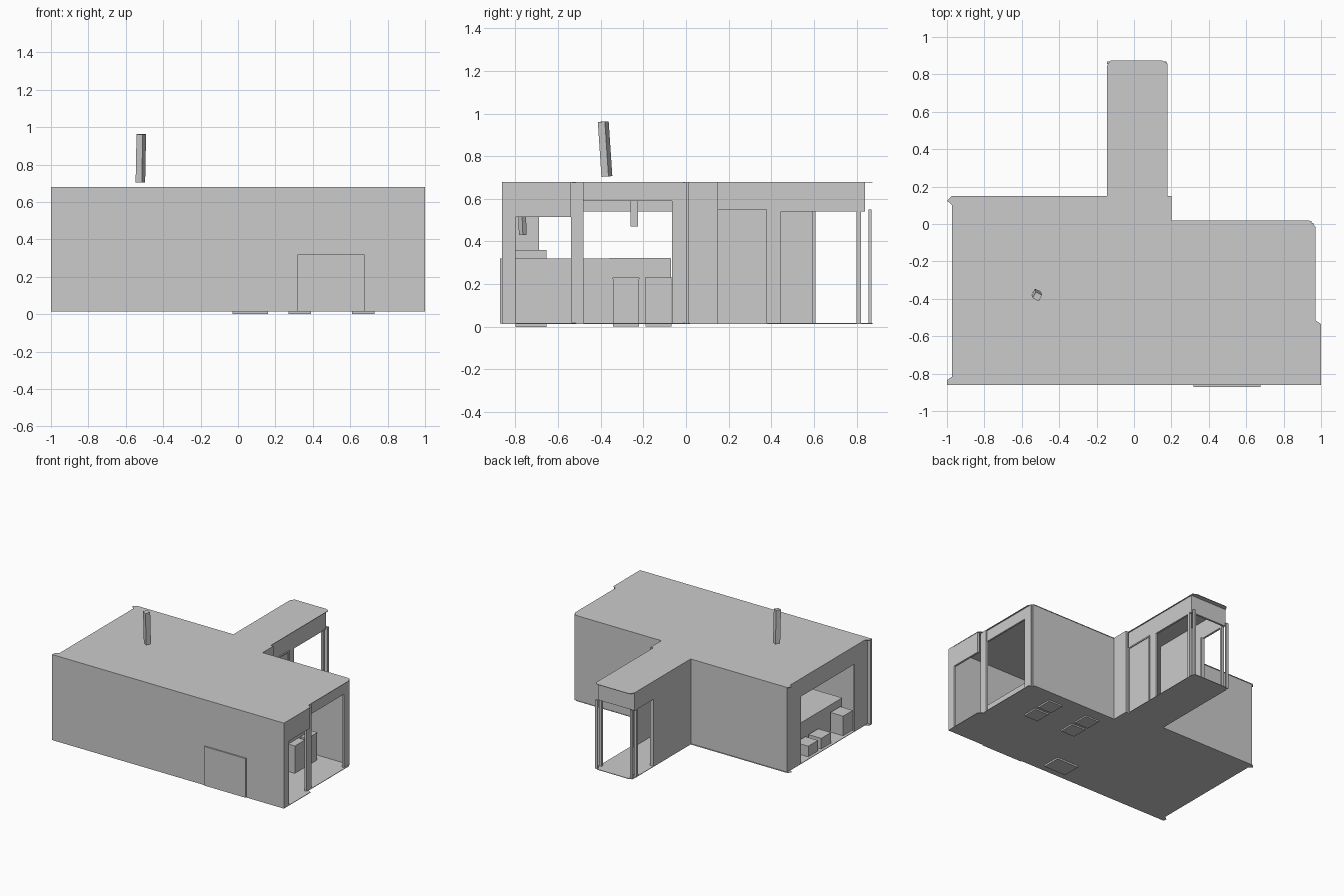
import bpy, bmesh, math
from mathutils import Vector

if "Cube" in bpy.data.objects:
    bpy.data.objects.remove(bpy.data.objects["Cube"])

F, R = 0.015, 0.68   # floor and roof heights


def finish(name, bm):
    me = bpy.data.meshes.new(name)
    bm.to_mesh(me)
    bm.free()
    ob = bpy.data.objects.new(name, me)
    bpy.context.collection.objects.link(ob)
    return ob


def box(name, x0, x1, y0, y1, z0, z1):
    bm = bmesh.new()
    bmesh.ops.create_cube(bm, size=1)
    for v in bm.verts:
        v.co = Vector(((x0 + x1) / 2 + v.co.x * (x1 - x0),
                       (y0 + y1) / 2 + v.co.y * (y1 - y0),
                       (z0 + z1) / 2 + v.co.z * (z1 - z0)))
    return finish(name, bm)


def slab(name, outline, z0, z1):
    bm = bmesh.new()
    face = bm.faces.new([bm.verts.new((x, y, z0)) for x, y in outline])
    ext = bmesh.ops.extrude_face_region(bm, geom=[face])
    for v in ext["geom"]:
        if isinstance(v, bmesh.types.BMVert):
            v.co.z = z1
    bmesh.ops.recalc_face_normals(bm, faces=bm.faces)
    return finish(name, bm)


def pole(name, bottom, top, width):
    a, b = Vector(bottom), Vector(top)
    bm = bmesh.new()
    bmesh.ops.create_cone(bm, cap_ends=True, segments=4, radius1=width * 0.7,
                          radius2=width * 0.7, depth=(b - a).length)
    ob = finish(name, bm)
    ob.location = (a + b) / 2
    ob.rotation_euler = (b - a).to_track_quat('Z', 'Y').to_euler()
    return ob


# Floor and flat roof share the house outline
plan = [(-1, -.862), (1, -.862), (1, -.535), (.97, -.515), (.97, -.015), (.937, .018),
        (.2, .018), (.2, .15), (.178, .15), (.178, .858), (.15, .875), (-.125, .875),
        (-.145, .845), (-.145, .15), (-.975, .15), (-1, .125), (-.972, .1),
        (-.972, -.815), (-1, -.835)]
slab("floor", plan, F - .002, F + .002)
slab("roof", plan, R - .004, R)

# Solid outer walls
box("front_wall", -1, 1, -.862, -.847, F, R)
box("back_wall_left", -.972, -.145, .13, .145, F, R)
box("back_wall_right", .2, .95, 0, .015, F, R)
box("recess_wall", .18, .2, 0, .15, F, R)

# Left wall with a floor-length opening
box("left_wall_front_pier", -.972, -.957, -.86, -.69, F, R)
box("left_wall_back_pier", -.972, -.957, -.03, .145, F, R)
box("left_wall_header", -.972, -.957, -.69, -.03, .54, R)

# Right wall with two openings
box("right_front_pier", .98, 1, -.862, -.80, F, R)
box("right_front_header", .982, .998, -.80, -.54, .515, R)
box("right_column", .95, .97, -.54, -.48, F, R)
box("right_rear_header", .945, .96, -.48, -.065, .59, R)
box("right_rear_pier", .945, .96, -.065, .005, F, R)

# Entry hall walls, headers and porch posts
box("hall_left_wall", -.145, -.13, .14, .60, F, R)
box("hall_left_end_post", -.145, -.115, .592, .607, F, .54)
box("hall_left_header", -.145, -.13, .60, .84, .54, R)
box("hall_right_wall", .155, .17, .14, .445, F, R)
box("hall_right_header", .155, .17, .445, .84, .54, R)
box("hall_end_header", -.13, .155, .825, .84, .54, R)
for x in (-.145, .155):
    box("porch_inner_post", x, x + .02, .80, .82, F, .55)
    box("porch_outer_post", x, x + .02, .855, .87, F, .55)

# Side door and its frame
box("door", .165, .172, .155, .37, F, .54)
for y in (.147, .37):
    box("door_jamb", .165, .178, y, y + .01, F, .55)
box("door_lintel", .165, .178, .147, .38, .54, .55)

# Counter that passes through the front wall, with a table top and stools
box("counter", .318, .675, -.872, -.07, F, .32)
box("table_top", .316, .678, -.36, -.072, .316, .322)
for x in (.27, .61):
    for y in (-.342, -.19):
        box("stool", x, x + .12, y, y + .122, .002, .225)
        box("stool_cushion", x - .002, x + .122, y - .002, y + .124, .225, .232)
box("hanging_lamp", .48, .515, -.26, -.225, .47, R - .005)

# Stove with its pipe
box("stove", -.03, .16, -.80, -.655, 0, .36)
pole("stove_pipe", (-.06, -.765, .43), (-.06, -.775, .676), .026)

# Low furniture by the left opening
box("low_platform", -.83, -.42, -.74, -.2, F, .22)
box("side_cabinet", -.95, -.84, -.70, -.58, F, .17)
for y in (-.43, -.27):
    box("low_seat", -.95, -.84, y, y + .12, F, .10)

# Leaning chimney above the roof
pole("chimney", (-.522, -.371, .705), (-.517, -.388, .962), .038)
